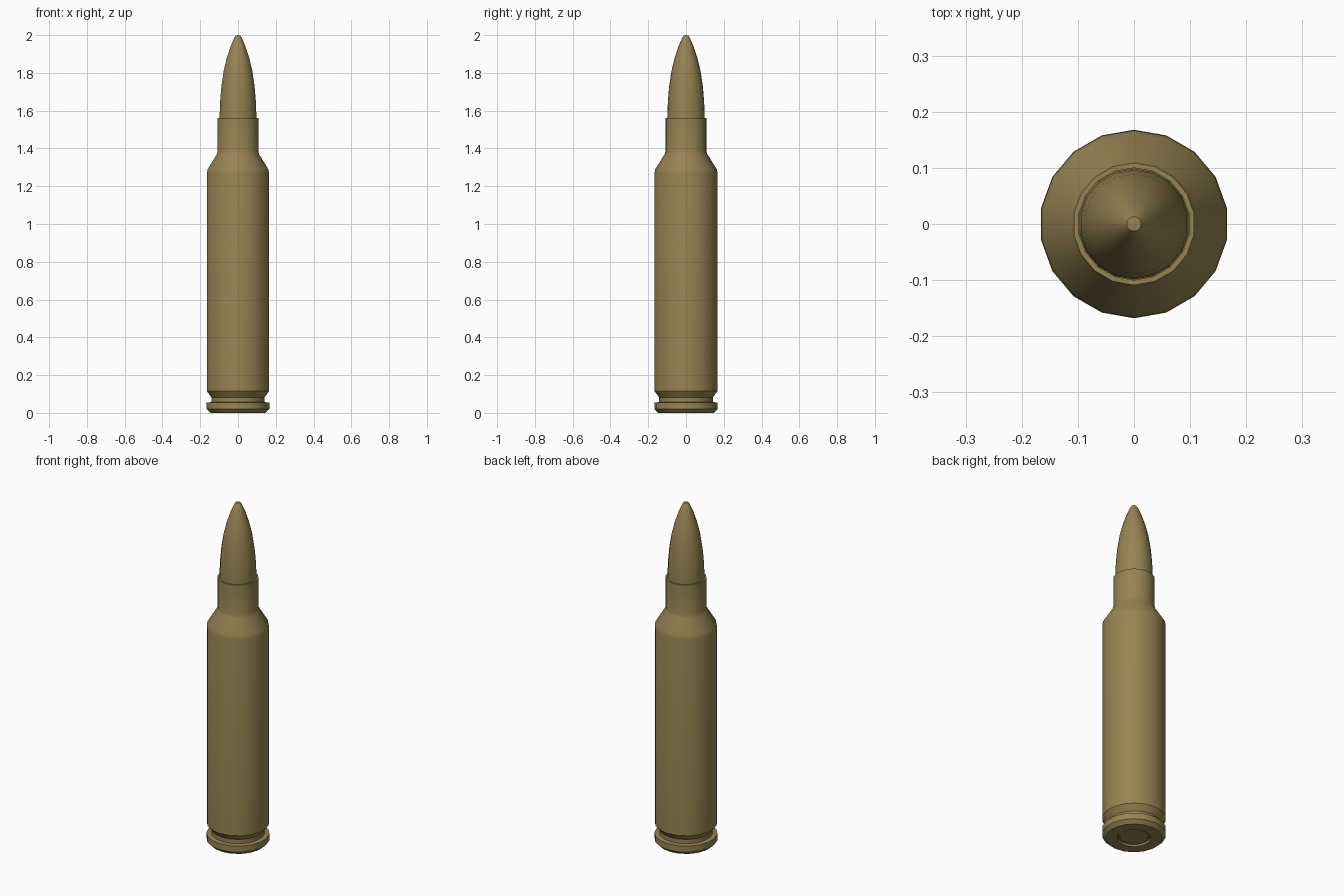
import bpy, bmesh, math

if "Cube" in bpy.data.objects:
    bpy.data.objects.remove(bpy.data.objects["Cube"])

SIDES = 18

brass = bpy.data.materials.new("brass")
brass.diffuse_color = (0.31, 0.23, 0.085, 1)
brass.use_nodes = True
brass.node_tree.nodes["Principled BSDF"].inputs["Base Color"].default_value = brass.diffuse_color


def lathe(name, profile):
    """Revolve (radius, z) points around z; a zero radius closes to a pole."""
    bm = bmesh.new()
    rings = []
    for r, z in profile:
        if r == 0:
            rings.append([bm.verts.new((0, 0, z))] * SIDES)
        else:
            angles = [math.pi / 2 + 2 * math.pi * i / SIDES for i in range(SIDES)]
            rings.append([bm.verts.new((r * math.cos(a), r * math.sin(a), z)) for a in angles])
    for low, high in zip(rings, rings[1:]):
        for i in range(SIDES):
            j = (i + 1) % SIDES
            bm.faces.new(dict.fromkeys((low[i], low[j], high[j], high[i])))
    bmesh.ops.recalc_face_normals(bm, faces=bm.faces)
    mesh = bpy.data.meshes.new(name)
    bm.to_mesh(mesh)
    bm.free()
    mesh.materials.append(brass)
    obj = bpy.data.objects.new(name, mesh)
    bpy.context.collection.objects.link(obj)
    bpy.ops.object.select_all(action='DESELECT')
    obj.select_set(True)
    bpy.context.view_layer.objects.active = obj
    bpy.ops.object.shade_smooth_by_angle(angle=math.radians(35))
    return obj


# Case: primer and its groove, rim, extractor groove, body, shoulder, neck, mouth
lathe("case", [
    (0, 0.004), (0.075, 0.004), (0.079, 0.012), (0.086, 0.012), (0.088, 0),
    (0.148, 0), (0.168, 0.02), (0.168, 0.055), (0.142, 0.057), (0.142, 0.082),
    (0.167, 0.115), (0.167, 1.27), (0.163, 1.29), (0.113, 1.37), (0.109, 1.385),
    (0.109, 1.56), (0.100, 1.56), (0.100, 1.54),
])

# Bullet: rounded ogive seated in the neck
lathe("bullet", [
    (0, 1.50), (0.099, 1.50), (0.099, 1.57), (0.096, 1.65), (0.089, 1.73),
    (0.077, 1.81), (0.060, 1.88), (0.040, 1.94), (0.021, 1.985), (0.013, 1.997), (0, 2.0),
])
